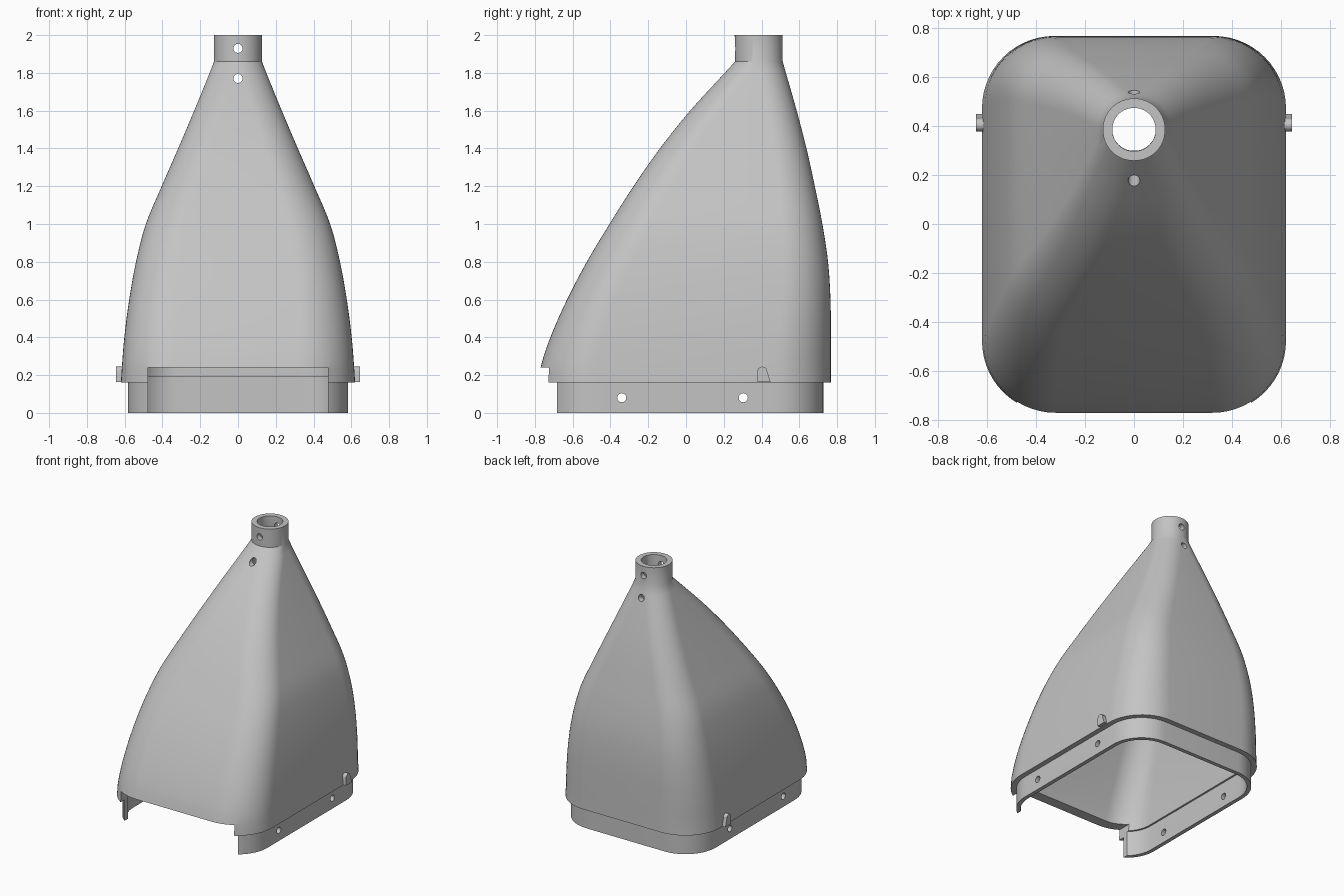
import bpy, bmesh, math
from mathutils import Matrix

if "Cube" in bpy.data.objects:
    bpy.data.objects.remove(bpy.data.objects["Cube"])

grey = bpy.data.materials.new("light_grey")
grey.diffuse_color = (0.55, 0.55, 0.55, 1)
grey.use_nodes = True
grey.node_tree.nodes["Principled BSDF"].inputs["Base Color"].default_value = grey.diffuse_color

# body profile: height, half width, front y, back y
PROFILE = [
    (0.16, 0.62, -0.772, 0.767), (0.24, 0.615, -0.77, 0.767),
    (0.40, 0.602, -0.718, 0.767), (0.60, 0.576, -0.63, 0.765),
    (0.80, 0.54, -0.525, 0.752), (1.00, 0.488, -0.405, 0.722),
    (1.20, 0.404, -0.278, 0.682), (1.40, 0.317, -0.138, 0.638),
    (1.60, 0.232, 0.022, 0.586), (1.80, 0.150, 0.205, 0.529),
    (1.86, 0.127, 0.260, 0.512)]


def body_at(z):
    """Smooth interpolation of the profile at height z."""
    P = PROFILE
    i = max(j for j in range(len(P) - 1) if P[j][0] <= z + 1e-9)
    a, b = P[i], P[i + 1]
    p, n = P[max(i - 1, 0)], P[min(i + 2, len(P) - 1)]
    h = b[0] - a[0]
    t = (z - a[0]) / h
    out = []
    for c in (1, 2, 3):
        m0 = (b[c] - p[c]) / (b[0] - p[0]) * h
        m1 = (n[c] - a[c]) / (n[0] - a[0]) * h
        out.append((2*t**3 - 3*t*t + 1) * a[c] + (t**3 - 2*t*t + t) * m0
                   + (3*t*t - 2*t**3) * b[c] + (t**3 - t*t) * m1)
    return out


def ring(z, w, yf, yb, r, inset=0.0, k=14):
    """Rounded rectangle outline at height z."""
    w, yf, yb = w - inset, yf + inset, yb - inset
    r = min(max(r - inset, 0.03), w - 0.002, (yb - yf) / 2 - 0.002)
    centres = [(w - r, yb - r), (r - w, yb - r), (r - w, yf + r), (w - r, yf + r)]
    pts = []
    for q, (cx, cy) in enumerate(centres):
        for i in range(k + 1):
            a = (q + i / k) * math.pi / 2
            pts.append((cx + r * math.cos(a), cy + r * math.sin(a), z))
    return pts


def section(z, inset):
    f = min(max((z - 0.24) / 1.62, 0), 1)
    return ring(z, *body_at(z), 0.295 + (0.127 - 0.295) * f, inset)


def finish(name, bm):
    bmesh.ops.recalc_face_normals(bm, faces=bm.faces)
    me = bpy.data.meshes.new(name)
    bm.to_mesh(me)
    bm.free()
    me.materials.append(grey)
    ob = bpy.data.objects.new(name, me)
    bpy.context.collection.objects.link(ob)
    return ob


def smooth(ob):
    bpy.ops.object.select_all(action='DESELECT')
    ob.select_set(True)
    bpy.context.view_layer.objects.active = ob
    bpy.ops.object.shade_smooth_by_angle(angle=math.radians(30))


# hollow shell: lip, outer skin, neck, bore, inner skin, lip inside
N = 30
outer_z = [0.16, 0.24] + [0.24 + 1.62 * i / N for i in range(1, N + 1)]
inner_z = [0.19 + 1.67 * i / N for i in range(N, -1, -1)]
lip = (0.582, -0.732, 0.727, 0.255)
neck = (0.127, 0.258, 0.512, 0.127)
rings = [ring(0, *lip), ring(0.16, *lip)]
rings += [section(z, 0) for z in outer_z]
rings += [ring(2, *neck), ring(2, *neck, 0.039)]
rings += [section(z, 0.039 + 0.041 * (1.86 - z) / 1.67) for z in inner_z]
rings += [ring(0.19, *lip, 0.03), ring(0, *lip, 0.03)]

bm = bmesh.new()
loops = [[bm.verts.new(p) for p in pts] for pts in rings]
n = len(loops[0])
for i, lo in enumerate(loops):
    hi = loops[(i + 1) % len(loops)]
    for j in range(n):
        bm.faces.new((lo[j], lo[(j + 1) % n], hi[(j + 1) % n], hi[j]))
shell = finish("shell", bm)


def cut(bm):
    cutter = finish("cutter", bm)
    cutter.hide_render = True
    mod = shell.modifiers.new("cut", 'BOOLEAN')
    mod.operation, mod.solver, mod.object = 'DIFFERENCE', 'EXACT', cutter
    bpy.context.view_layer.objects.active = shell
    bpy.ops.object.modifier_apply(modifier=mod.name)
    bpy.data.objects.remove(cutter)


def hole(axis, centre):
    bm = bmesh.new()
    rot = Matrix.Rotation(math.pi / 2, 4, axis)
    bmesh.ops.create_cone(bm, cap_ends=True, segments=24, radius1=0.024,
                          radius2=0.024, depth=3, matrix=Matrix.Translation(centre) @ rot)
    cut(bm)


# front opening
bm = bmesh.new()
bmesh.ops.create_cube(bm, size=1, matrix=Matrix.Translation((0, -0.8, 0.02))
                      @ Matrix.Diagonal((0.955, 0.6, 0.44, 1)))
cut(bm)

# fixing holes through the neck and the lip
for z in (1.93, 1.77):
    hole('X', (0, 0, z))
for y in (-0.34, 0.303):
    hole('Y', (0, y, 0.08))
smooth(shell)

# side catches with a rounded top and one sloping edge
outline = [(0.378, 0.163), (0.448, 0.163), (0.428, 0.225)]
outline += [(0.404 + 0.026 * math.cos(a), 0.219 + 0.026 * math.sin(a))
            for a in [math.pi * i / 8 for i in range(1, 9)]]
for side, name in ((1, "right_catch"), (-1, "left_catch")):
    bm = bmesh.new()
    a = [bm.verts.new((side * 0.59, y, z)) for y, z in outline]
    b = [bm.verts.new((side * 0.645, y, z)) for y, z in outline]
    bm.faces.new(a)
    bm.faces.new(b)
    for i in range(len(a)):
        j = (i + 1) % len(a)
        bm.faces.new((a[i], a[j], b[j], b[i]))
    smooth(finish(name, bm))
